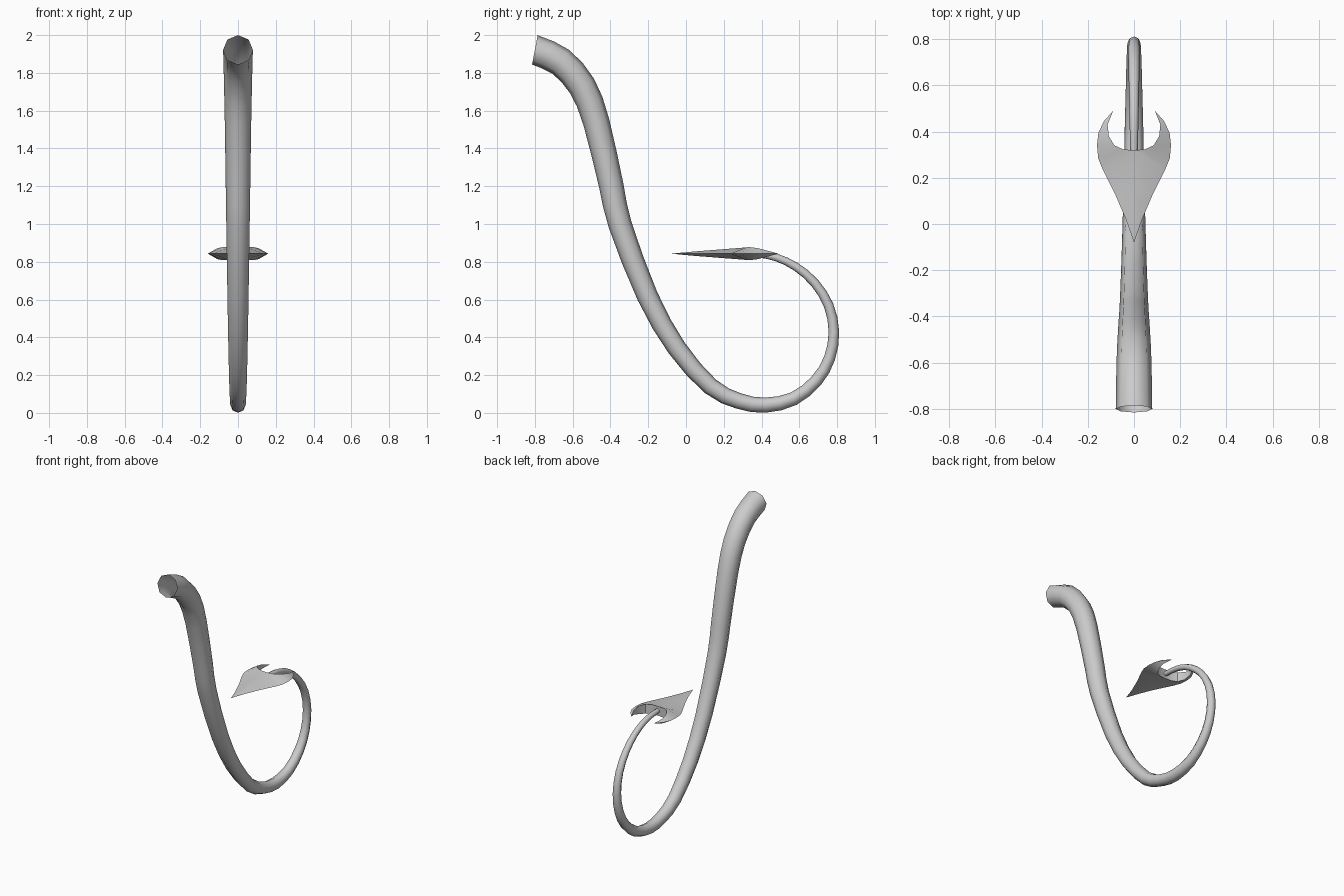
import bpy, bmesh
from math import sin, cos, pi
from mathutils import Vector

if "Cube" in bpy.data.objects:
    bpy.data.objects.remove(bpy.data.objects["Cube"])


def finish(bm, name, angle):
    bmesh.ops.remove_doubles(bm, verts=bm.verts, dist=1e-5)
    bmesh.ops.recalc_face_normals(bm, faces=bm.faces)
    mesh = bpy.data.meshes.new(name)
    bm.to_mesh(mesh)
    bm.free()
    ob = bpy.data.objects.new(name, mesh)
    bpy.context.collection.objects.link(ob)
    bpy.ops.object.select_all(action='DESELECT')
    ob.select_set(True)
    bpy.context.view_layer.objects.active = ob
    bpy.ops.object.shade_smooth_by_angle(angle=angle)
    return ob


def smooth_path(pts, steps):
    """Catmull-Rom interpolation of (y, z, radius) points."""
    p = [Vector(q) for q in pts]
    p = [2 * p[0] - p[1]] + p + [2 * p[-1] - p[-2]]
    out = []
    for a, b, c, d in zip(p, p[1:], p[2:], p[3:]):
        for s in range(steps):
            t = s / steps
            out.append(0.5 * (2 * b + (c - a) * t + (2 * a - 5 * b + 4 * c - d) * t**2
                              + (3 * b - a - 3 * c + d) * t**3))
    return out + [p[-2]]


# Tail: open, tapering eight-sided tube swept along an S curve in the YZ plane
path = smooth_path([
    (-0.80, 1.922, .079), (-0.665, 1.86, .077), (-0.55, 1.73, .074), (-0.475, 1.54, .07),
    (-0.395, 1.20, .065), (-0.35, 1.0, .062), (-0.205, 0.62, .056), (-0.05, 0.345, .051),
    (0.13, 0.14, .046), (0.28, 0.063, .042), (0.42, 0.041, .040), (0.57, 0.075, .036),
    (0.69, 0.17, .033), (0.76, 0.29, .030), (0.783, 0.43, .028), (0.755, 0.57, .026),
    (0.68, 0.69, .024), (0.58, 0.775, .022), (0.48, 0.822, .02), (0.39, 0.84, .018),
    (0.30, 0.845, .016)], 2)
bm = bmesh.new()
rings = []
for i, p in enumerate(path):
    d = path[min(i + 1, len(path) - 1)] - path[max(i - 1, 0)]
    if i == 0:
        d = Vector((0.155, -0.03, 0))
    n = Vector((-d.y, d.x)).normalized()
    ring = []
    for k in range(8):
        a = k * pi / 4
        ring.append(bm.verts.new((p.z * cos(a), p.x + n.x * p.z * sin(a),
                                  p.y + n.y * p.z * sin(a))))
    rings.append(ring)
for r0, r1 in zip(rings, rings[1:]):
    for k in range(8):
        bm.faces.new((r0[k], r0[(k + 1) % 8], r1[(k + 1) % 8], r1[k]))
finish(bm, "tail", 1.1)

# Tail tip: barbed spade with thin outer edge and a thick crescent notch
ZC = 0.843
outer = [(0, -.08), (.035, .02), (.08, .125), (.135, .235), (.155, .285), (.16, .34),
         (.154, .395), (.13, .445), (.09, .49)]
# inner line: centre ridge, then notch rim to the barb (x, y, half thickness)
inner = [(0, -.08, 0), (0, .05, .012), (0, .19, .023), (0, .32, .033), (.045, .322, .034),
         (.085, .34, .034), (.109, .38, .029), (.114, .43, .016), (.09, .49, 0)]
bm = bmesh.new()


def face(pts):
    uniq = []
    for q in pts:
        if all((Vector(q) - Vector(u)).length > 1e-5 for u in uniq):
            uniq.append(q)
    if len(uniq) > 2:
        bm.faces.new([bm.verts.new(q) for q in uniq])


for sx in (1, -1):
    O = [(sx * x, y, ZC) for x, y in outer]
    for sz in (1, -1):
        I = [(sx * x, y, ZC + sz * h) for x, y, h in inner]
        for i in range(len(O) - 1):
            face((O[i], O[i + 1], I[i + 1], I[i]))
    for (x0, y0, h0), (x1, y1, h1) in zip(inner[3:], inner[4:]):
        face(((sx * x0, y0, ZC + h0), (sx * x1, y1, ZC + h1),
              (sx * x1, y1, ZC - h1), (sx * x0, y0, ZC - h0)))
finish(bm, "tail_tip", 0.6)
